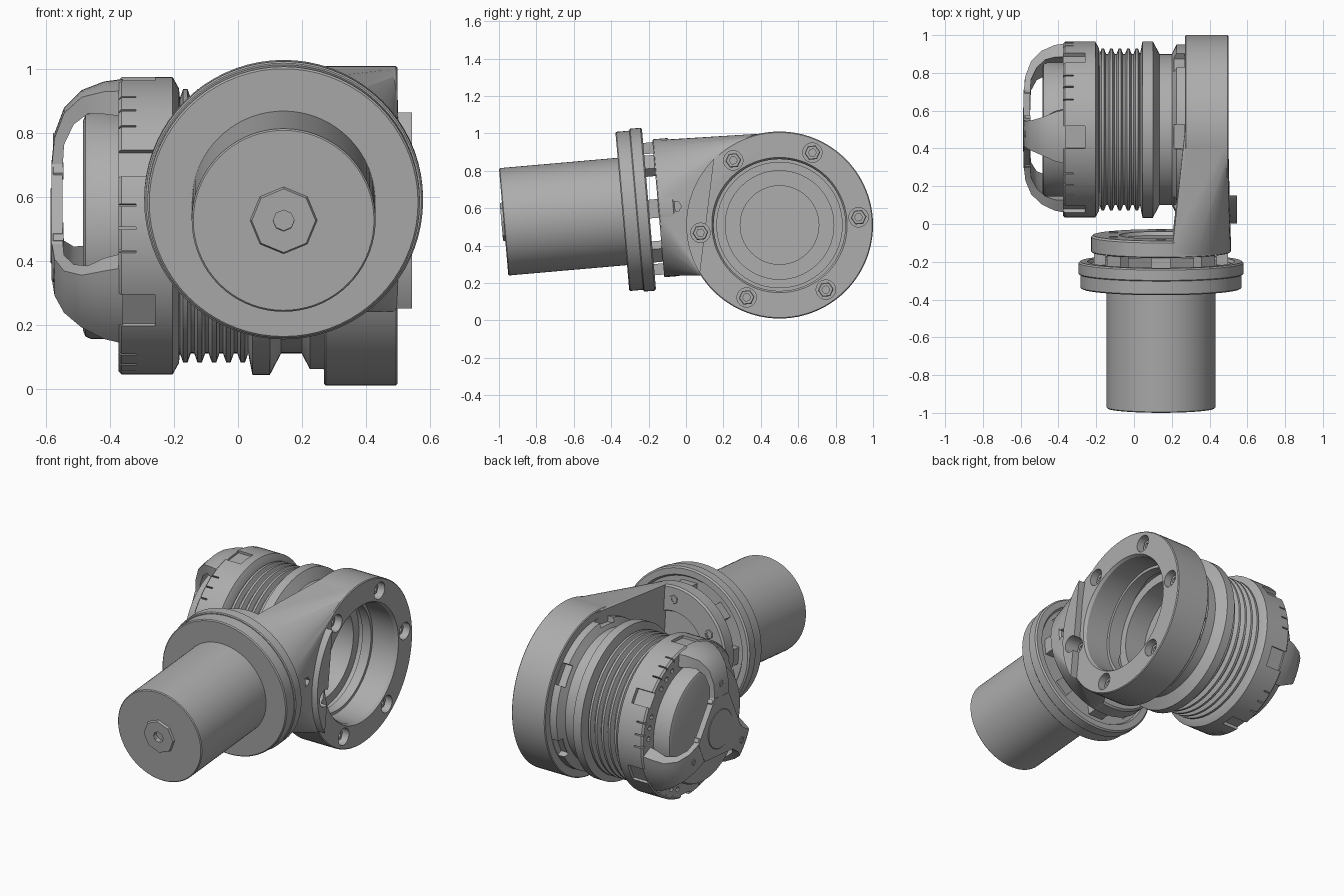
import bpy, bmesh
from math import sin, cos, pi, radians, sqrt
from mathutils import Matrix, Vector

if "Cube" in bpy.data.objects:
    bpy.data.objects.remove(bpy.data.objects["Cube"])

grey = bpy.data.materials.new("machined grey")
grey.use_nodes = True
grey.diffuse_color = (0.42, 0.42, 0.42, 1)
grey.node_tree.nodes["Principled BSDF"].inputs["Base Color"].default_value = (0.42, 0.42, 0.42, 1)


def frame(x_axis, y_axis, z_axis, origin):
    m = Matrix((x_axis, y_axis, z_axis)).transposed().to_4x4()
    m.translation = origin
    return m


# Drum frame: local z runs along world x. Motor frame: local z is the tilted motor axis.
C, S = cos(radians(5)), sin(radians(5))
DRUM = frame((0, 1, 0), (0, 0, 1), (1, 0, 0), (0, 0.5, 0.51))
MOTOR = frame((1, 0, 0), (0, S, -C), (0, C, S), (0.143, -0.975, 0.527))
parts = []


def finish(bm, name):
    bmesh.ops.recalc_face_normals(bm, faces=bm.faces)
    me = bpy.data.meshes.new(name)
    bm.to_mesh(me)
    bm.free()
    me.materials.append(grey)
    ob = bpy.data.objects.new(name, me)
    bpy.context.collection.objects.link(ob)
    parts.append(ob)
    return ob


def add_lathe(bm, profile, m, seg):
    """Revolve (axial, radius) points around local z."""
    rows = []
    for a, r in profile:
        n = 1 if r == 0 else seg
        rows.append([bm.verts.new(m @ Vector((r * cos(2 * pi * i / seg), r * sin(2 * pi * i / seg), a)))
                     for i in range(n)])
    for p, q in zip(rows, rows[1:]):
        for i in range(seg):
            j = (i + 1) % seg
            vs = [p[i % len(p)], p[j % len(p)], q[j % len(q)], q[i % len(q)]]
            vs = list(dict.fromkeys(vs))
            if len(vs) > 2:
                bm.faces.new(vs)


def lathe(name, profile, m, seg=72):
    bm = bmesh.new()
    add_lathe(bm, profile, m, seg)
    return finish(bm, name)


def around(m, angle, r, a=0):
    return m @ Matrix.Rotation(radians(angle), 4, 'Z') @ Matrix.Translation((r, 0, a))


def rod(bm, m, r, a0, a1, seg=20):
    add_lathe(bm, [(a0, 0), (a0, r), (a1, r), (a1, 0)], m, seg)


def block(bm, m, size):
    bmesh.ops.create_cube(bm, size=1, matrix=m @ Matrix.Diagonal((*size, 1)))


def hull(name, points):
    bm = bmesh.new()
    for p in points:
        bm.verts.new(p)
    res = bmesh.ops.convex_hull(bm, input=bm.verts)
    junk = {v for v in res["geom_interior"] + res["geom_unused"] if isinstance(v, bmesh.types.BMVert)}
    bmesh.ops.delete(bm, geom=list(junk), context='VERTS')
    return finish(bm, name)


def boolean(ob, tool, op):
    mod = ob.modifiers.new("cut", 'BOOLEAN')
    mod.operation, mod.object, mod.solver = op, tool, 'EXACT'
    bpy.context.view_layer.update()
    me = bpy.data.meshes.new_from_object(ob.evaluated_get(bpy.context.evaluated_depsgraph_get()))
    ob.modifiers.clear()
    ob.data = me
    parts.remove(tool)
    bpy.data.objects.remove(tool)


def arc(r, a, lo, hi, n=40):
    return [DRUM @ Vector((r * cos(t), r * sin(t), a))
            for t in (radians(lo + (hi - lo) * i / n) for i in range(n + 1))]


def bolt(name, m, r):
    lathe(name, [(-0.6 * r, 0), (-0.6 * r, 0.5 * r), (0, 0.5 * r), (0, 0.9 * r), (-0.1 * r, r), (-1.5 * r, r)], m, 6)


# Motor: barrel, end plug, two-layer flange
lathe("motor_barrel", [(0.02, 0), (0.02, 0.035), (0, 0.035), (0, 0.283), (0.005, 0.288), (0.66, 0.288)], MOTOR)
lathe("motor_end_plug", [(0.01, 0.033), (-0.012, 0.033), (-0.012, 0.1), (0.002, 0.106)], MOTOR, 8)
lathe("motor_flange_front", [(0.637, 0), (0.637, 0.421), (0.643, 0.427), (0.712, 0.427), (0.712, 0)], MOTOR)
lathe("motor_flange_back", [(0.712, 0), (0.712, 0.432), (0.717, 0.437), (0.772, 0.437), (0.78, 0.428),
                            (0.78, 0.39), (0.765, 0.38), (0.765, 0)], MOTOR)

# Spacers between flange and bracket plate
for i in range(8):
    bm = bmesh.new()
    block(bm, around(MOTOR, 45 * i, 0.325, 0.8), (0.06, 0.1, 0.08))
    finish(bm, "spacer")

# Bracket plate
plate = lathe("bracket_plate", [(0.83, 0), (0.83, 0.365), (0.835, 0.37), (0.91, 0.37), (0.92, 0.36), (0.92, 0.22),
                                (0.9, 0.21), (0.9, 0)], MOTOR)
for i in range(6):
    bolt("plate_bolt", around(MOTOR, 60 * i + 90, 0.29, 0.925), 0.028)

# Bracket: bearing ring, arm joining it to the plate, raised crescent pad
bracket = lathe("bracket", [(0.27, 0), (0.27, 0.495), (0.275, 0.5), (0.495, 0.5), (0.5, 0.495), (0.5, 0)], DRUM, 96)
rim = [MOTOR @ Vector((0.368 * cos(t), 0.368 * sin(t), a)) for a in (0.832, 0.915)
       for t in (radians(-80 + 4 * i) for i in range(41))]
boolean(bracket, hull("arm", rim + arc(0.494, 0.275, 85, 213) + arc(0.494, 0.497, 85, 213)), 'UNION')
boolean(bracket, hull("pad", arc(0.498, 0.45, 134.6, 211.3) + arc(0.498, 0.545, 134.6, 211.3)), 'UNION')
boolean(bracket, lathe("bore", [(0.2, 0), (0.2, 0.335), (0.33, 0.335), (0.33, 0.352), (0.485, 0.352),
                                (0.51, 0.368), (0.51, 0)], DRUM, 96), 'DIFFERENCE')
bm = bmesh.new()
for i in range(6):
    rod(bm, around(DRUM, 5.6 + 60 * i, 0.425), 0.052, 0.42, 0.6)
for y, z in ((-0.055, 0.61), (0.125, 0.3)):
    if y < 0:
        rod(bm, Matrix.Translation((0, y - 0.5 + 0.5, z)) @ frame((0, 1, 0), (0, 0, 1), (1, 0, 0), (0, 0, 0)),
            0.03, 0.42, 0.6, 6)
boolean(bracket, finish(bm, "bolt_wells"), 'DIFFERENCE')
for i in range(6):
    bolt("ring_bolt", around(DRUM, 5.6 + 60 * i, 0.425, 0.465), 0.042)

# Drum: stepped bore, toothed collar, flange, bellows and end ring
profile = [(-0.05, 0), (-0.05, 0.21), (0.1, 0.21), (0.1, 0.29), (0.24, 0.29), (0.24, 0.345), (0.275, 0.345),
           (0.275, 0.45), (0.225, 0.45), (0.2, 0.4), (0.135, 0.4), (0.1, 0.467), (0.045, 0.467)]
for i in range(5):
    x = 0.015 - 0.045 * i
    profile += [(x + 0.017, 0.4), (x + 0.007, 0.428), (x - 0.007, 0.428), (x - 0.017, 0.4)]
profile += [(-0.185, 0.43), (-0.205, 0.466), (-0.365, 0.466), (-0.375, 0.456), (-0.375, 0)]
drum = lathe("drum", profile, DRUM, 96)
bm = bmesh.new()
for i in range(6):
    block(bm, around(DRUM, 35 + 60 * i, 0.46, 0.24), (0.1, 0.13, 0.055))
for i in range(3):
    block(bm, around(DRUM, 95 + 120 * i, 0.472, -0.33), (0.05, 0.12, 0.14))
    block(bm, around(DRUM, 155 + 120 * i, 0.472, -0.33), (0.06, 0.09, 0.14))
    for d in (25, 34, 43, 77, 86, 95):
        block(bm, around(DRUM, 95 + 120 * i + d, 0.46, -0.36), (0.04, 0.008, 0.08))
    for d in (30, 39, 48, 72, 81, 90):
        rod(bm, around(DRUM, 95 + 120 * i + d, 0.405), 0.015, -0.4, -0.345, 10)
boolean(drum, finish(bm, "drum_notches"), 'DIFFERENCE')

# End cap inside the cage
lathe("end_cap", [(-0.485, 0), (-0.485, 0.33), (-0.478, 0.347), (-0.46, 0.355), (-0.36, 0.355)], DRUM)

# Cage: three curved legs meeting a triangular hub plate
# Stations: outer axial, outer radius, inner axial, inner radius, half width
stations = [(-0.585, 0.19, -0.55, 0.19, 0.07), (-0.575, 0.29, -0.545, 0.27, 0.07),
            (-0.545, 0.37, -0.515, 0.335, 0.08), (-0.49, 0.425, -0.47, 0.375, 0.1),
            (-0.42, 0.452, -0.42, 0.385, 0.13), (-0.36, 0.46, -0.36, 0.385, 0.145)]
for k in range(3):
    m = around(DRUM, 95 + 120 * k, 0)
    bm = bmesh.new()
    loops = []
    for ao, ro, ai, ri, hw in stations:
        ws = [hw * t / 3 for t in range(-3, 4)]
        pts = [(sqrt(ro * ro - w * w), w, ao) for w in ws] + [(sqrt(ri * ri - w * w), w, ai) for w in ws[::-1]]
        loops.append([bm.verts.new(m @ Vector(p)) for p in pts])
    for p, q in zip(loops, loops[1:]):
        for i in range(len(p)):
            j = (i + 1) % len(p)
            bm.faces.new((p[i], p[j], q[j], q[i]))
    bm.faces.new(loops[0])
    bm.faces.new(loops[-1])
    finish(bm, "cage_leg")
    for d, r in ((0, 0.27), (-22, 0.185), (22, 0.185)):
        bolt("cage_bolt", around(DRUM, 95 + 120 * k + d, r, -0.58) @ Matrix.Rotation(pi, 4, 'X'), 0.022)
hull("cage_hub", [around(DRUM, 95 + 120 * k, 0) @ Vector((0.2, w, a))
                  for k in range(3) for w in (-0.07, 0.07) for a in (-0.585, -0.55)])
lathe("hub_disc", [(-0.588, 0), (-0.588, 0.115), (-0.584, 0.12)], DRUM, 48)

# Smooth curved faces, keep machined edges sharp
bpy.ops.object.select_all(action='DESELECT')
for ob in parts:
    ob.select_set(True)
bpy.context.view_layer.objects.active = parts[0]
bpy.ops.object.shade_smooth_by_angle(angle=radians(28))
